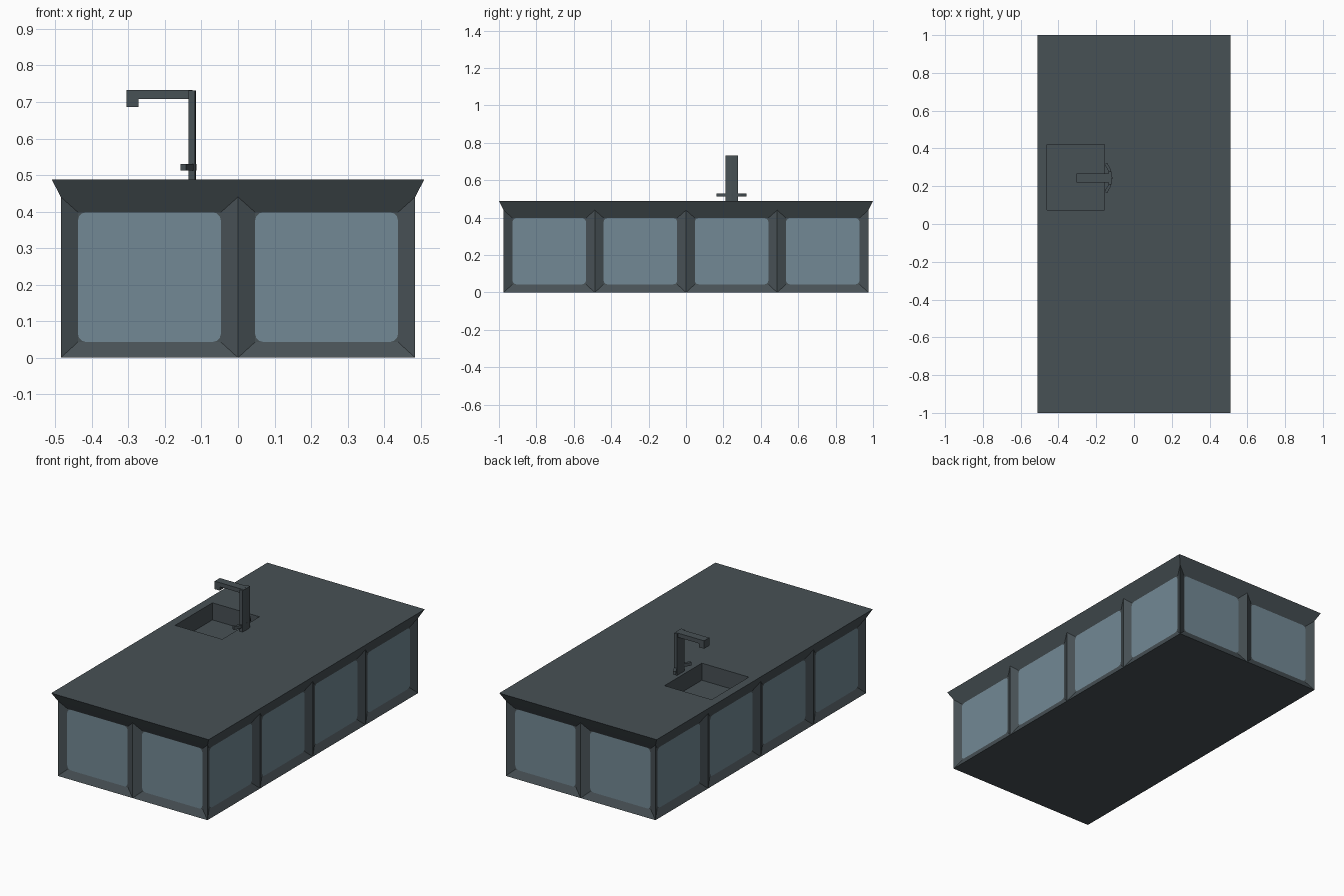
import bpy, bmesh, math
from mathutils import Matrix, Vector

if "Cube" in bpy.data.objects:
    bpy.data.objects.remove(bpy.data.objects["Cube"])

HX, HY = 0.485, 0.975        # body half sizes
LIP, TOP, RIM = 0.025, 0.488, 0.44
IN, REC = 0.047, 0.022       # frame width and panel recess
Z0, Z1 = 0.043, 0.398        # panel bottom and top


def material(name, col):
    m = bpy.data.materials.new(name)
    m.diffuse_color = (*col, 1)
    m.use_nodes = True
    m.node_tree.nodes["Principled BSDF"].inputs["Base Color"].default_value = m.diffuse_color
    return m


GREY = material("dark_grey", (0.064, 0.082, 0.091))
GLASS = material("blue_grey_panel", (0.170, 0.248, 0.298))


def make(name, bm, mat):
    bmesh.ops.remove_doubles(bm, verts=bm.verts, dist=1e-5)
    me = bpy.data.meshes.new(name)
    bm.to_mesh(me)
    bm.free()
    me.materials.append(mat)
    ob = bpy.data.objects.new(name, me)
    bpy.context.collection.objects.link(ob)
    return ob


def face(bm, pts):
    return bm.faces.new([bm.verts.new(p) for p in pts])


def rounded(u0, u1, z0, z1, r, n=3):
    pts = []
    corners = ((u1 - r, z0 + r, -90), (u1 - r, z1 - r, 0), (u0 + r, z1 - r, 90), (u0 + r, z0 + r, 180))
    for cu, cz, a in corners:
        for i in range(n + 1):
            t = math.radians(a + 90 * i / n)
            pts.append((cu + r * math.cos(t), cz + r * math.sin(t)))
    return pts


def prism(name, outline, axis_map, depth):
    """Extrude a 2D outline along a vector."""
    bm = bmesh.new()
    f = face(bm, [axis_map(a, b) for a, b in outline])
    ext = bmesh.ops.extrude_face_region(bm, geom=[f])
    bmesh.ops.translate(bm, vec=depth, verts=[v for v in ext["geom"] if isinstance(v, bmesh.types.BMVert)])
    bmesh.ops.recalc_face_normals(bm, faces=bm.faces)
    return make(name, bm, GREY)


# body sides: bevelled frames around recessed bays, flared lip above
body, panels = bmesh.new(), bmesh.new()
for k in range(4):
    half, out, bays = (HX, HY, 2) if k % 2 == 0 else (HY, HX, 4)
    rot = Matrix.Rotation(k * math.pi / 2, 4, 'Z')

    def P(u, o, z):
        return rot @ Vector((u, -o, z))

    w = 2 * half / bays
    for i in range(bays):
        a, b = -half + i * w, -half + (i + 1) * w
        outer = [P(u, out, z) for u, z in ((a, 0), (b, 0), (b, RIM), (a, RIM))]
        inner = [P(u, out - REC, z) for u, z in ((a + IN, Z0), (b - IN, Z0), (b - IN, Z1), (a + IN, Z1))]
        for j in range(4):
            n = (j + 1) % 4
            face(body, (outer[j], outer[n], inner[n], inner[j]))
        face(body, inner)
        face(panels, [P(u, out - REC + 0.002, z) for u, z in rounded(a + IN, b - IN, Z0, Z1, 0.022)])
    face(body, (P(-half, out, RIM), P(half, out, RIM),
                P(half + LIP, out + LIP, TOP), P(-half - LIP, out + LIP, TOP)))

# underside
face(body, ((-HX, HY, 0), (HX, HY, 0), (HX, -HY, 0), (-HX, -HY, 0)))
make("counter_body", body, GREY)
make("side_panels", panels, GLASS)

# worktop with sunken basin
top = bmesh.new()
xs = (-HX - LIP, -0.46, -0.155, HX + LIP)
ys = (-HY - LIP, 0.075, 0.42, HY + LIP)
for i in range(3):
    for j in range(3):
        z = TOP - 0.1 if (i, j) == (1, 1) else TOP
        face(top, ((xs[i], ys[j], z), (xs[i + 1], ys[j], z), (xs[i + 1], ys[j + 1], z), (xs[i], ys[j + 1], z)))
rim = [(xs[1], ys[1]), (xs[2], ys[1]), (xs[2], ys[2]), (xs[1], ys[2])]
for j in range(4):
    p, q = rim[j], rim[(j + 1) % 4]
    face(top, ((*q, TOP - 0.1), (*p, TOP - 0.1), (*p, TOP), (*q, TOP)))
make("worktop_basin", top, GREY)

# tap: wide post, narrower hooked spout, crescent handle
YC = 0.244
prism("tap_post", [(-0.136, -0.034), (-0.118, -0.034), (-0.115, 0), (-0.118, 0.034), (-0.136, 0.034)],
      lambda a, b: (a, YC + b, TOP - 0.002), (0, 0, 0.246))
prism("tap_spout", [(-0.125, 0.708), (-0.272, 0.708), (-0.272, 0.686), (-0.305, 0.686), (-0.305, 0.7325), (-0.125, 0.7325)],
      lambda a, b: (a, YC - 0.024, b), (0, 0.048, 0))
outer = [(-0.142, 0.08), (-0.124, 0.047), (-0.114, 0)]
inner = [(-0.134, 0.035), (-0.157, 0.072)]
half = inner + outer[:2]
outline = half + [outer[2]] + [(x, -y) for x, y in reversed(half)]
prism("tap_handle", outline, lambda a, b: (a, YC + b, 0.512), (0, 0, 0.018))
